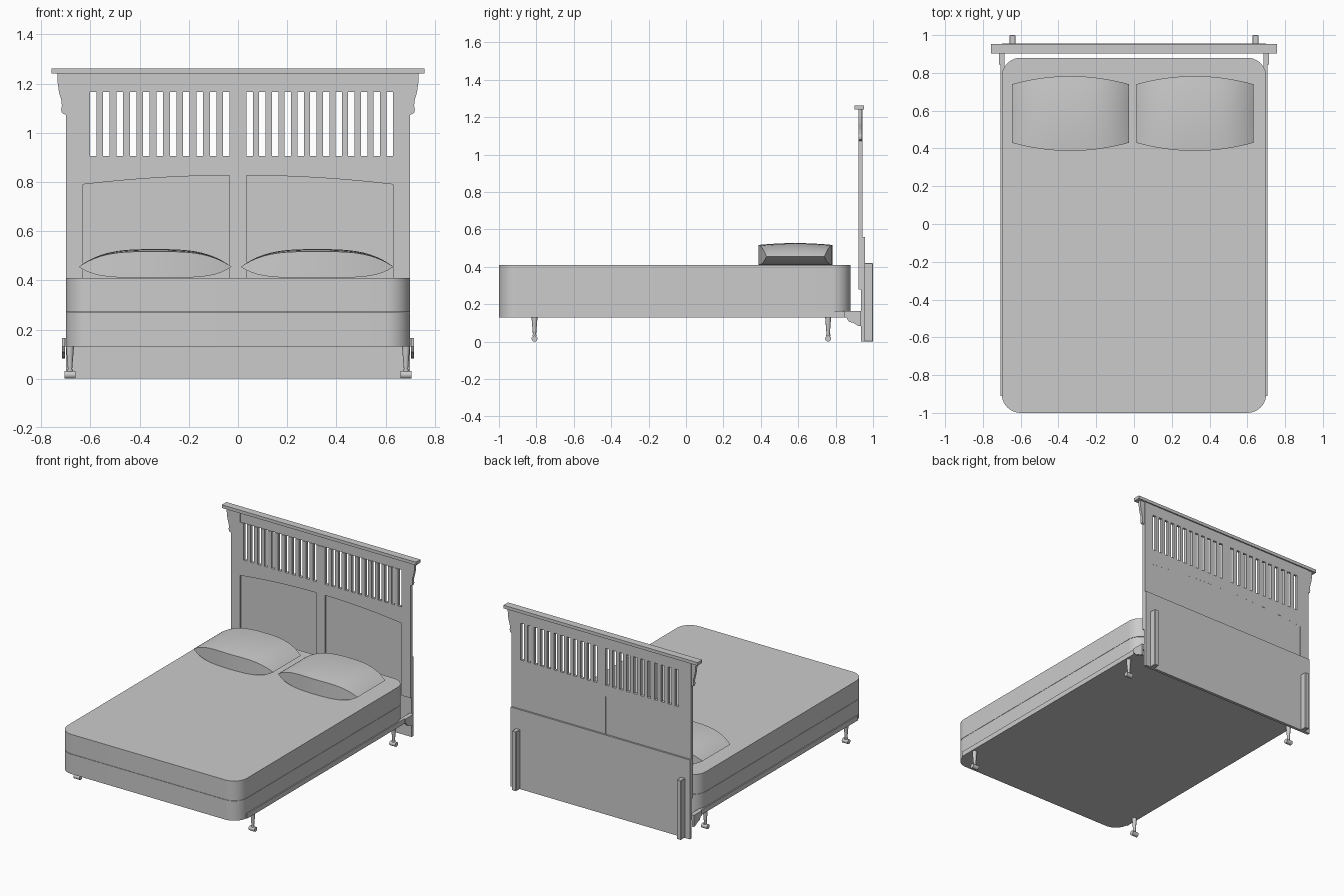
import bpy, bmesh, math
from mathutils import Matrix, Vector

if "Cube" in bpy.data.objects:
    bpy.data.objects.remove(bpy.data.objects["Cube"], do_unlink=True)

grey = bpy.data.materials.new("plain grey")
grey.use_nodes = True
GREY = (0.6, 0.6, 0.6, 1)
grey.diffuse_color = GREY
grey.node_tree.nodes["Principled BSDF"].inputs["Base Color"].default_value = GREY


def finish(name, bm, smooth=False):
    bmesh.ops.recalc_face_normals(bm, faces=bm.faces)
    mesh = bpy.data.meshes.new(name)
    bm.to_mesh(mesh)
    bm.free()
    obj = bpy.data.objects.new(name, mesh)
    bpy.context.collection.objects.link(obj)
    mesh.materials.append(grey)
    if smooth:
        bpy.ops.object.select_all(action='DESELECT')
        obj.select_set(True)
        bpy.context.view_layer.objects.active = obj
        bpy.ops.object.shade_smooth_by_angle(angle=math.radians(35))
    return obj


def prism(name, outline, axis, lo, hi, smooth=False):
    """Extrude a 2D outline along an axis (0=x, 1=y, 2=z) from lo to hi."""
    def place(p, d):
        c = list(p)
        c.insert(axis, d)
        return c
    bm = bmesh.new()
    a = [bm.verts.new(place(p, lo)) for p in outline]
    b = [bm.verts.new(place(p, hi)) for p in outline]
    bm.faces.new(a)
    bm.faces.new(b)
    for i in range(len(a)):
        j = (i + 1) % len(a)
        bm.faces.new((a[i], a[j], b[j], b[i]))
    return finish(name, bm, smooth)


def box(name, x, y, z):
    outline = [(x[0], y[0]), (x[1], y[0]), (x[1], y[1]), (x[0], y[1])]
    return prism(name, outline, 2, z[0], z[1])


# Mattress and box base with rounded plan corners
def rounded_rect(x, y0, y1, r, steps=10):
    pts = []
    for k, (cx, cy) in enumerate([(x - r, y1 - r), (r - x, y1 - r),
                                  (r - x, y0 + r), (x - r, y0 + r)]):
        for i in range(steps + 1):
            a = math.pi / 2 * (k + i / steps)
            pts.append((cx + r * math.cos(a), cy + r * math.sin(a)))
    return pts


bed_plan = rounded_rect(0.70, -1.0, 0.88, 0.1)
prism("box_base", bed_plan, 2, 0.13, 0.27, True)
prism("mattress", bed_plan, 2, 0.272, 0.41, True)


# Pillows: lens-shaped along x, bowed along the long edges
def pillow(name, cx, cy=0.585, half=0.31, cols=24, rows=8):
    bm = bmesh.new()
    rings = []
    for i in range(cols + 1):
        u = -math.cos(math.pi * i / cols)
        depth = 0.155 + 0.043 * (1 - u * u)
        top = 0.455 + 0.062 * (1 - abs(u) ** 3.5)
        low = 0.455 - 0.044 * (1 - abs(u) ** 5)
        x = cx + half * u
        vs = [-1 + 2 * j / rows for j in range(rows + 1)]
        crown = 0.01 * (1 - u * u)
        upper = [bm.verts.new((x, cy + depth * v, top + crown * (1 - v * v))) for v in vs]
        if i in (0, cols):
            lower = upper
        else:
            lower = [bm.verts.new((x, cy + depth * v, low)) for v in vs]
        rings.append((upper, lower))
    for (u0, l0), (u1, l1) in zip(rings, rings[1:]):
        for j in range(rows):
            bm.faces.new((u0[j], u1[j], u1[j + 1], u0[j + 1]))
            bm.faces.new((l0[j], l0[j + 1], l1[j + 1], l1[j]))
        for j in (0, rows):
            side = list(dict.fromkeys((u0[j], u1[j], l1[j], l0[j])))
            bm.faces.new(side)
    return finish(name, bm, True)


pillow("right_pillow", -0.337)
pillow("left_pillow", 0.322)

# Headboard frame
FRONT, BACK = 0.922, 0.944
INNER, MID = 0.63, 0.034
SLOT_LOW, SLOT_TOP = 0.905, 1.165
board = (FRONT, BACK)
box("headboard_cap", (-0.758, 0.758), (0.902, 0.953), (1.24, 1.262))
box("headboard_top_rail", (-INNER, INNER), (FRONT + 0.005, BACK), (SLOT_TOP, 1.24))
box("headboard_centre_stile", (-MID, MID), board, (0.28, SLOT_TOP))
box("headboard_back_plate", (-0.70, 0.70), (0.936, 0.956), (0, 0.56))


# Middle rail with a gently arched lower edge
def arch(x):
    return 0.827 - 0.037 * (x / INNER) ** 2


corbel = [(0.70, 1.24), (0.735, 1.24), (0.733, 1.2), (0.728, 1.165), (0.719, 1.135),
          (0.716, 1.11), (0.719, 1.095), (0.716, 1.08), (0.70, 1.073)]
bracket = [(0.845, 0.165), (0.936, 0.165), (0.936, 0.083), (0.92, 0.085),
           (0.895, 0.1), (0.87, 0.108), (0.857, 0.13), (0.845, 0.13)]


# Caster foot: tapered stem, small collar and a barrel wheel
def caster_foot(name, x, y):
    bm = bmesh.new()
    for r0, r1, z0, z1 in [(0.008, 0.016, 0.03, 0.13), (0.012, 0.012, 0.03, 0.038)]:
        bmesh.ops.create_cone(bm, cap_ends=True, segments=12, radius1=r0, radius2=r1,
                              depth=z1 - z0, matrix=Matrix.Translation((x, y, (z0 + z1) / 2)))
    wheel = Matrix.Translation((x, y, 0.016)) @ Matrix.Rotation(math.pi / 2, 4, 'Y')
    bmesh.ops.create_cone(bm, cap_ends=True, segments=14, radius1=0.016, radius2=0.016,
                          depth=0.046, matrix=wheel)
    finish(name, bm, True)


for side, s in (("right", -1), ("left", 1)):
    def span(a, b):
        return tuple(sorted((s * a, s * b)))

    box(side + "_stile", span(INNER, 0.70), board, (0.28, 1.24))
    xs = [MID + (INNER - MID) * i / 12 for i in range(13)]
    rail = [(s * x, arch(x)) for x in xs] + [(s * INNER, SLOT_LOW), (s * MID, SLOT_LOW)]
    prism(side + "_arched_rail", rail, 1, FRONT, BACK)
    box(side + "_recessed_panel", span(MID, INNER), (FRONT + 0.009, BACK - 0.0005), (0.28, 0.83))
    prism(side + "_corbel", [(s * x, z) for x, z in corbel], 1, FRONT, 0.94)

    # Upright bars between the slots
    gap = 0.0265
    gaps = 12 if s > 0 else 11
    pitch = (INNER - MID - gap) / 11 if s > 0 else (INNER - MID) / 11
    for i in range(11):
        x0 = MID + gap + i * pitch
        box(f"{side}_bar_{i + 1}", span(x0, x0 + pitch - gap), board, (SLOT_LOW, SLOT_TOP))

    # Rear posts, side rails and brackets
    post = box(side + "_rear_post", span(0.627, 0.66), (0.936, 1.0), (0, 0.42))
    bevel = post.modifiers.new("soft edges", 'BEVEL')
    bevel.width = 0.003
    bevel.segments = 1
    box(side + "_side_rail", span(0.685, 0.707), (-0.91, 0.936), (0.13, 0.165))
    prism(side + "_rail_bracket", bracket, 0, *span(0.703, 0.716))
    caster_foot(side + "_front_foot", s * 0.683, -0.81)
    caster_foot(side + "_rear_foot", s * 0.683, 0.76)
